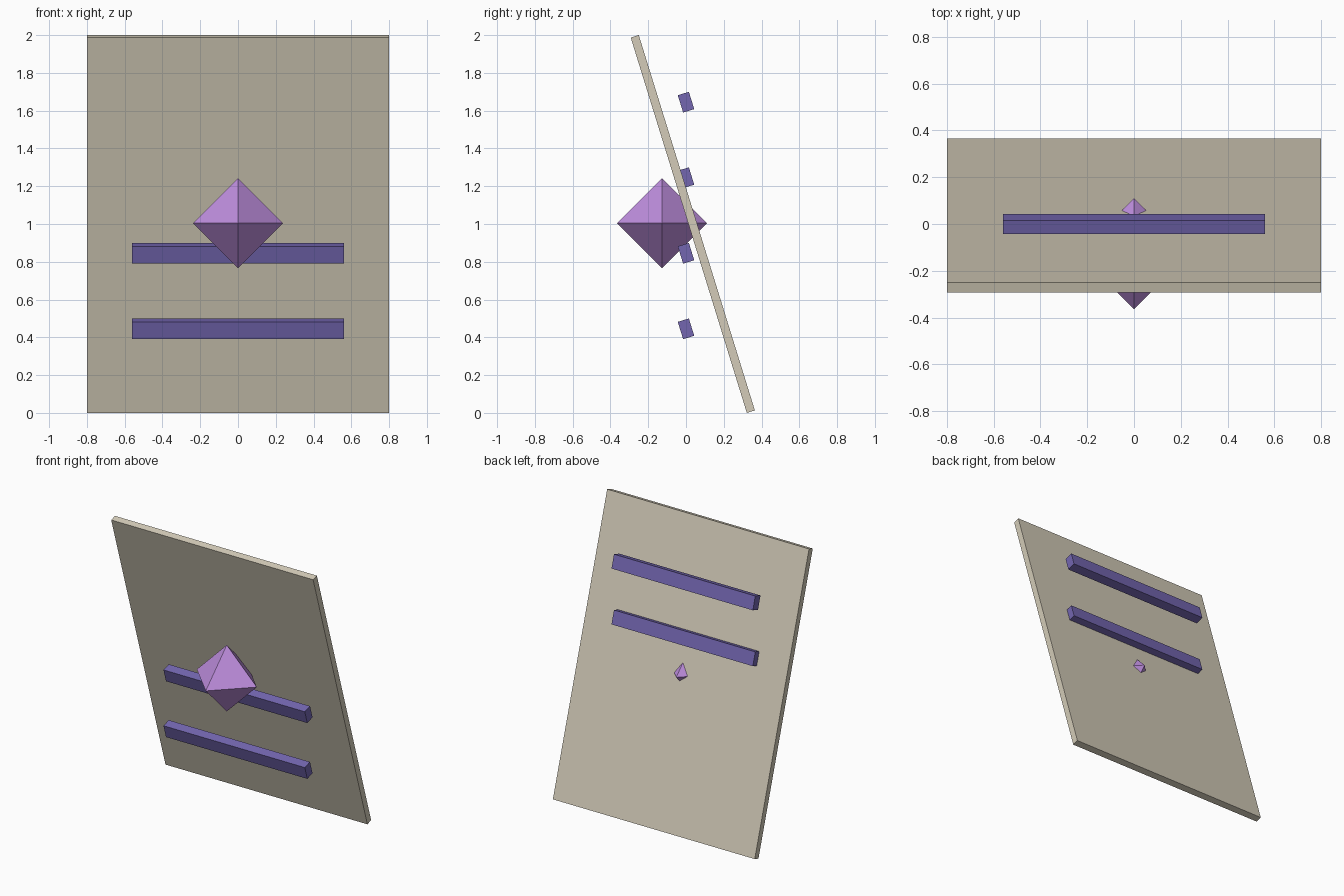
import bpy, bmesh
from mathutils import Matrix, Vector

if "Cube" in bpy.data.objects:
    bpy.data.objects.remove(bpy.data.objects["Cube"])

TILT = 0.3  # lean of the panel and bars about x


def srgb(*c):
    return [(v / 255 / 12.92 if v < 11 else ((v / 255 + 0.055) / 1.055) ** 2.4) for v in c] + [1.0]


def material(name, *rgb):
    m = bpy.data.materials.new(name)
    m.diffuse_color = srgb(*rgb)
    m.use_nodes = True
    m.node_tree.nodes["Principled BSDF"].inputs["Base Color"].default_value = m.diffuse_color
    return m


def add_object(name, bm, mat, loc, tilt=0.0):
    bmesh.ops.recalc_face_normals(bm, faces=bm.faces)
    mesh = bpy.data.meshes.new(name)
    bm.to_mesh(mesh)
    bm.free()
    mesh.materials.append(mat)
    ob = bpy.data.objects.new(name, mesh)
    ob.location = loc
    ob.rotation_euler.x = tilt
    bpy.context.collection.objects.link(ob)
    return ob


def box(name, size, loc, mat):
    bm = bmesh.new()
    bmesh.ops.create_cube(bm, size=1, matrix=Matrix.Diagonal((*size, 1)))
    return add_object(name, bm, mat, loc, TILT)


stone = material("pale_stone", 211, 203, 184)
violet = material("deep_violet", 115, 102, 176)
lilac = material("lilac_crystal", 190, 142, 222)

# Leaning panel
box("panel", (1.6, 0.0445, 2.08), (0, 0.036, 1.0), stone)

# Four bars stacked vertically, crossing through the leaning panel
for i in range(4):
    box(f"bar_{i + 1}", (1.12, 0.0615, 0.096), (0, 0, 0.445 + 0.4 * i), violet)

# Octahedral crystal: hull of the six axis points
bm = bmesh.new()
for axis in range(3):
    for sign in (-1, 1):
        p = Vector((0, 0, 0))
        p[axis] = sign * 0.238
        bm.verts.new(p)
bmesh.ops.convex_hull(bm, input=bm.verts)
add_object("crystal", bm, lilac, (0, -0.127, 1.004))
